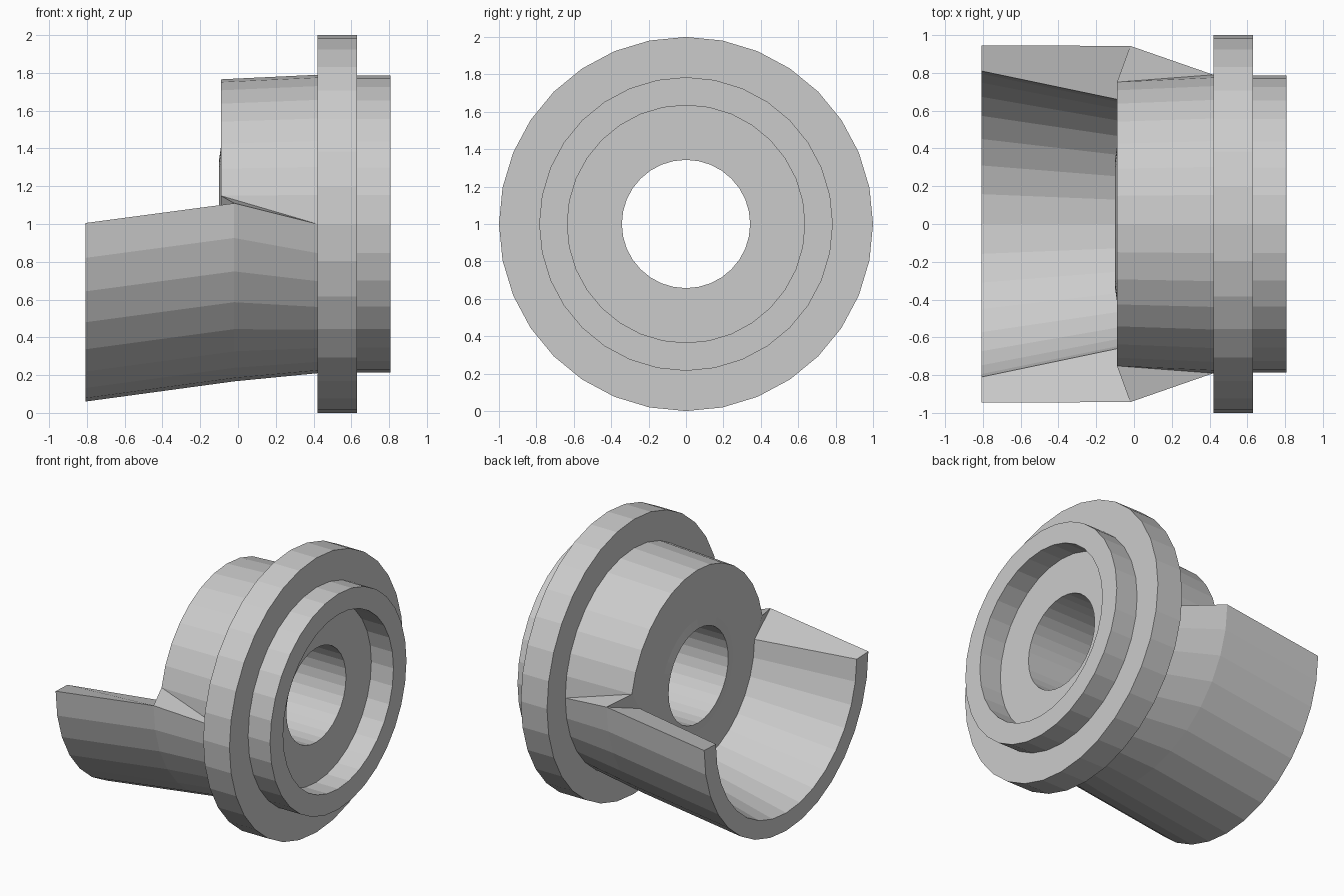
import bpy, bmesh, math

if "Cube" in bpy.data.objects:
    bpy.data.objects.remove(bpy.data.objects["Cube"])

SIDES = 32
bm = bmesh.new()


def pt(station, i):
    """Point i of a circle around the x axis: station = (x, radius, centre height)."""
    x, r, c = station
    a = 2 * math.pi * i / SIDES
    return (x, r * math.cos(a), c + r * math.sin(a))


def face(*points):
    bm.faces.new([bm.verts.new(p) for p in points])


def sweep(stations, start, end):
    """Skin neighbouring circles between two angular steps."""
    for s, t in zip(stations, stations[1:]):
        for i in range(start, end):
            face(pt(s, i), pt(s, i + 1), pt(t, i + 1), pt(t, i))


# Shared circles
lip = (-0.09, 0.41, 1.0)
root = (0.42, 0.79, 1.0)
hub = (-0.09, 0.766, 1.0)
knee = (-0.02, 0.943, 1.11)
mouth_out = (-0.808, 0.945, 1.005)
mouth_in = (-0.808, 0.81, 1.0)
trough_end = (-0.09, 0.66, 1.01)

# Bore, recess, rim and flange: full turn
sweep([lip, (-0.10, 0.343, 1), (0.63, 0.343, 1), (0.63, 0.635, 1),
       (0.808, 0.635, 1), (0.808, 0.785, 1), (0.631, 0.785, 1),
       (0.631, 1, 1), (0.42, 1, 1), root], 0, SIDES)

# Upper hub
sweep([root, hub, lip], 1, SIDES // 2 - 1)

# Lower open trough
sweep([root, knee, mouth_out, mouth_in, trough_end, lip], SIDES // 2, SIDES)

# Transition between hub and trough on both sides
for up, low in ((1, 0), (SIDES // 2 - 1, SIDES // 2)):
    a, b = pt(hub, up), pt(root, up)
    c, d, e = pt(knee, low), pt(root, low), pt(trough_end, low)
    face(a, b, d)
    face(a, d, c)
    face(a, c, e)
    face(a, e, pt(lip, low), pt(lip, up))
    face(c, pt(mouth_out, low), pt(mouth_in, low), e)

# Weld into one closed shell
bmesh.ops.remove_doubles(bm, verts=bm.verts, dist=0.0005)
bmesh.ops.recalc_face_normals(bm, faces=bm.faces)
mesh = bpy.data.meshes.new("flanged_spout")
bm.to_mesh(mesh)
bm.free()
bpy.context.collection.objects.link(bpy.data.objects.new("flanged_spout", mesh))
